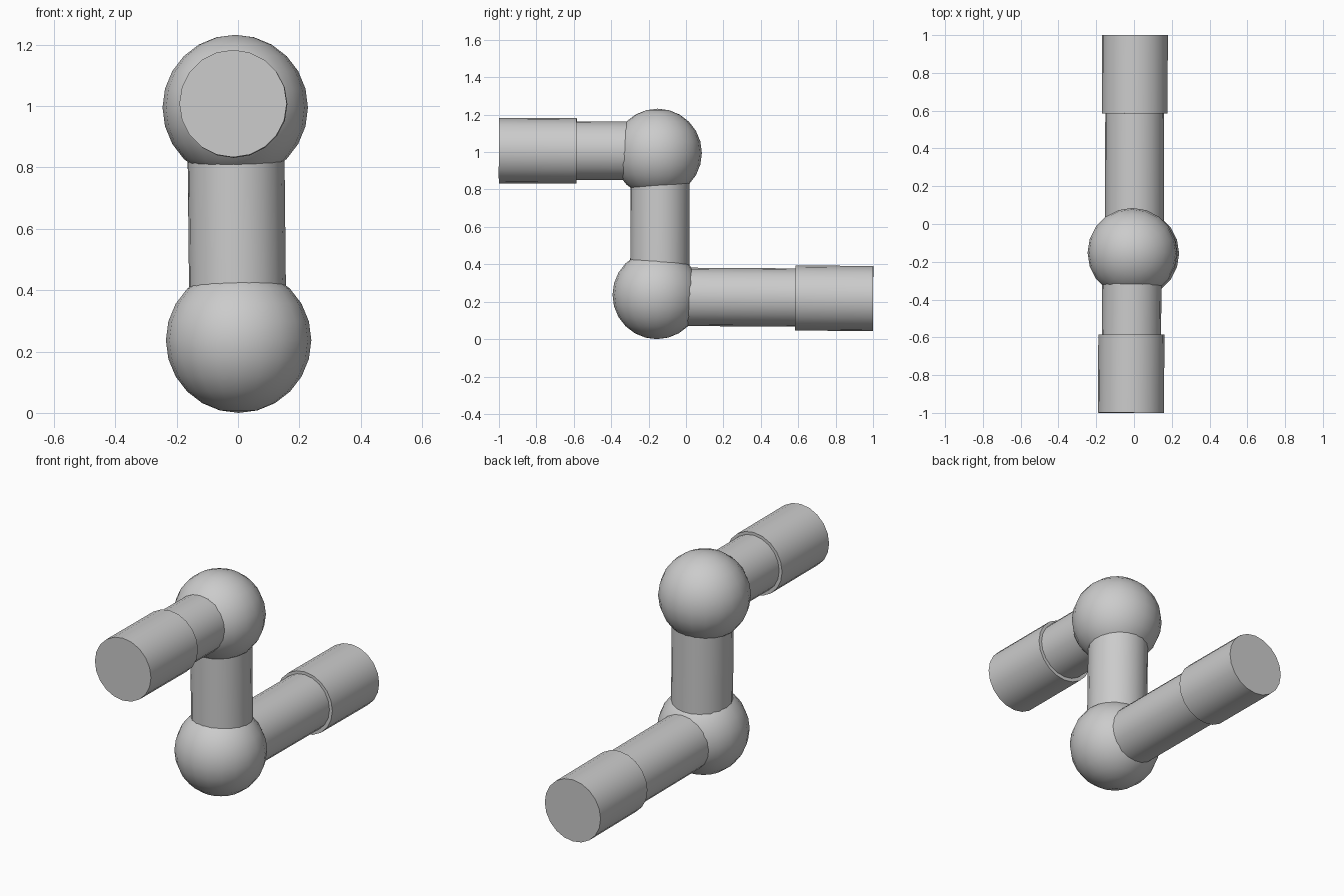
import bpy
from mathutils import Vector

if "Cube" in bpy.data.objects:
    bpy.data.objects.remove(bpy.data.objects["Cube"])

SIDES = 20


def smooth(name):
    ob = bpy.context.object
    ob.name = name
    bpy.ops.object.shade_smooth_by_angle(angle=0.7)
    return ob


def ball(name, centre, radius=0.237):
    bpy.ops.mesh.primitive_uv_sphere_add(segments=SIDES, ring_count=12, radius=radius, location=centre)
    return smooth(name)


def rod(name, start, end, radius):
    a, b = Vector(start), Vector(end)
    d = b - a
    bpy.ops.mesh.primitive_cylinder_add(vertices=SIDES, radius=radius, depth=d.length,
                                        location=(a + b) / 2,
                                        rotation=d.to_track_quat('Z', 'Y').to_euler())
    return smooth(name)


low = (0.002, -0.156, 0.237)
high = (-0.009, -0.152, 0.995)

# Elbow joints
ball("lower_elbow", low)
ball("upper_elbow", high)

# Upright pipe between the elbows
rod("upright_pipe", (0, -0.141, 0.237), (-0.008, -0.138, 0.995), 0.158)

# Rear arm with wider end sleeve
rod("rear_pipe", (0.002, -0.156, 0.227), (0.004, 0.62, 0.222), 0.156)
rod("rear_sleeve", (0.004, 0.585, 0.22), (0.005, 1.0, 0.217), 0.174)

# Front arm with wider end sleeve
rod("front_pipe", (-0.01, -0.152, 1.006), (-0.014, -0.62, 1.008), 0.157)
rod("front_sleeve", (-0.014, -0.585, 1.006), (-0.016, -1.0, 1.008), 0.175)
